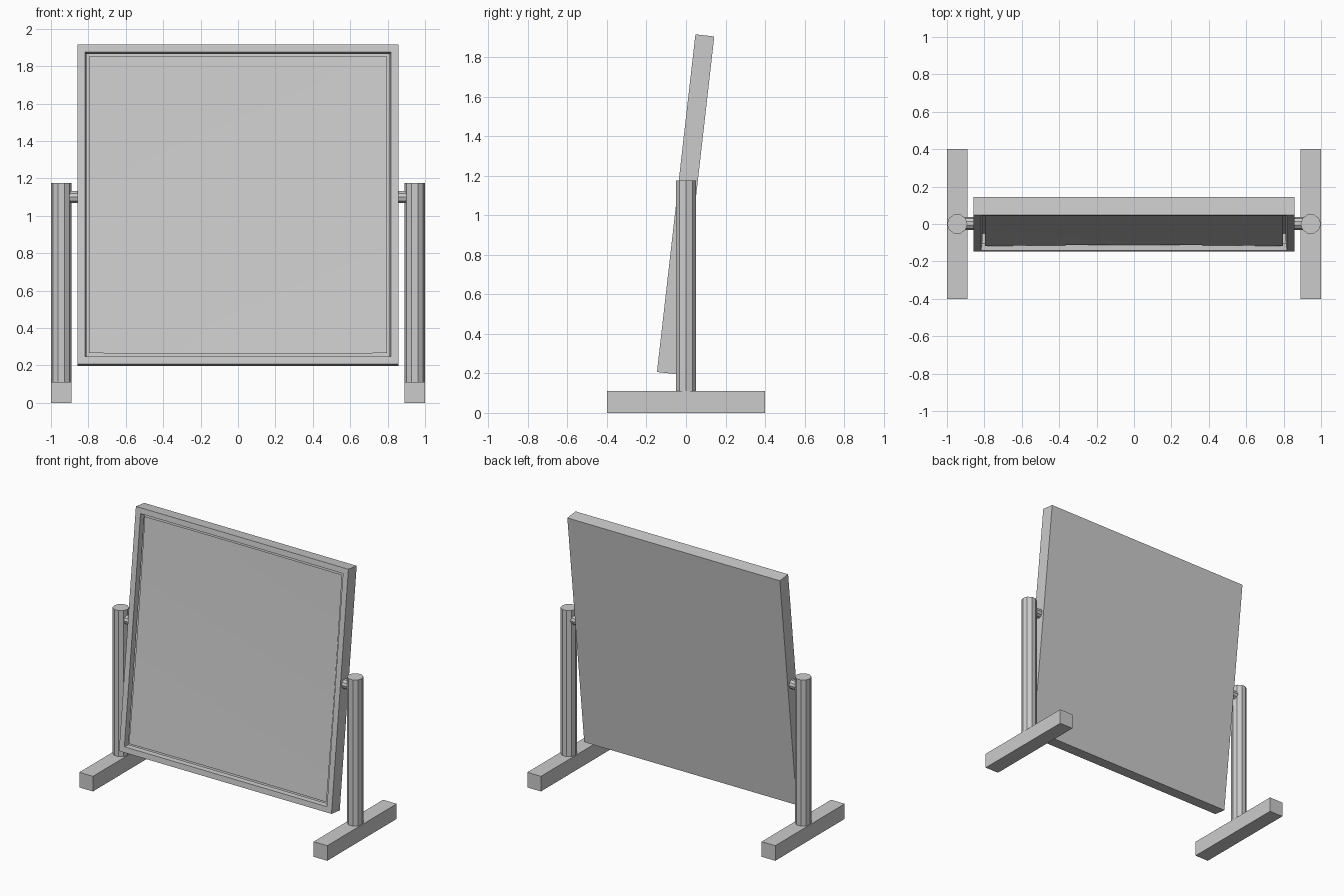
import bpy, bmesh, math
from mathutils import Matrix

if "Cube" in bpy.data.objects:
    bpy.data.objects.remove(bpy.data.objects["Cube"])

TILT = Matrix.Translation((0, -0.002, 1.056)) @ Matrix.Rotation(math.radians(-6.5), 4, 'X')
W, H, T = 1.714, 1.72, 0.096      # panel width, height, thickness
RIM = 0.057


def finish(name, bm, smooth=False):
    mesh = bpy.data.meshes.new(name)
    bm.to_mesh(mesh)
    bm.free()
    for p in mesh.polygons:
        p.use_smooth = smooth
    ob = bpy.data.objects.new(name, mesh)
    bpy.context.collection.objects.link(ob)
    return ob


def box(name, centre, size):
    bm = bmesh.new()
    bmesh.ops.create_cube(bm, matrix=Matrix.Translation(centre) @ Matrix.Diagonal((*size, 1)))
    return finish(name, bm)


def cylinder(name, centre, radius, length, sides, rot):
    bm = bmesh.new()
    bmesh.ops.create_cone(bm, cap_ends=True, segments=sides, radius1=radius, radius2=radius,
                          depth=length, matrix=Matrix.Translation(centre) @ rot)
    return finish(name, bm)


# stand: foot, post and pivot on each side
for side, s in (("left", -1), ("right", 1)):
    box(f"{side}_foot", (s * 0.945, 0, 0.055), (0.11, 0.8, 0.11))
    cylinder(f"{side}_post", (s * 0.945, 0, 0.64), 0.054, 1.07, 10,
             Matrix.Rotation(math.radians(90), 4, 'Z'))
    cylinder(f"{side}_pivot", (s * 0.885, 0.003, 1.10), 0.034, 0.09, 10,
             Matrix.Rotation(math.radians(90), 4, 'Y'))

# frame: slab with a recess in the front
bm = bmesh.new()
bmesh.ops.create_cube(bm, matrix=Matrix.Diagonal((W, T, H, 1)))
bm.normal_update()
front = [f for f in bm.faces if f.normal.y < -0.9]
bmesh.ops.inset_region(bm, faces=front, thickness=RIM)
bmesh.ops.inset_region(bm, faces=front, thickness=0.008, depth=-0.04)
bmesh.ops.delete(bm, geom=front, context='FACES_ONLY')
bmesh.ops.transform(bm, matrix=TILT, verts=bm.verts)
finish("mirror_frame", bm)

# mirror surface: slightly dished sheet set in the recess
bm = bmesh.new()
bmesh.ops.create_grid(bm, x_segments=12, y_segments=12, size=1,
                      matrix=Matrix.Rotation(math.radians(90), 4, 'X'))
for v in bm.verts:
    u, w = v.co.x, v.co.z
    depth = 0.034 - 0.006 * (u * u + w * w)
    v.co = (u * (W / 2 - RIM - 0.004), -T / 2 + depth, w * (H / 2 - RIM - 0.004))
bmesh.ops.transform(bm, matrix=TILT, verts=bm.verts)
finish("mirror_surface", bm, smooth=True)
